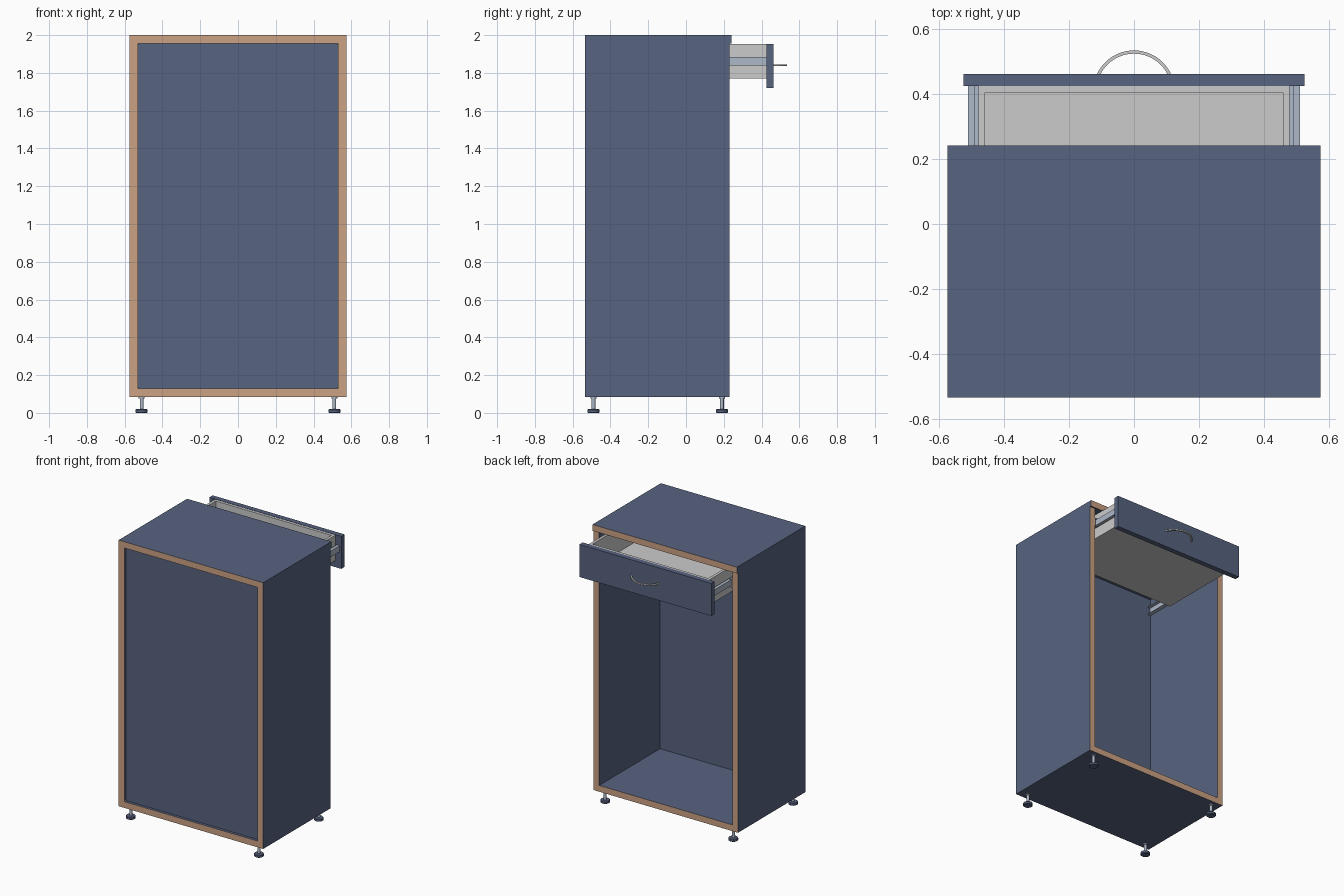
import bpy, bmesh, math
from mathutils import Matrix

if "Cube" in bpy.data.objects:
    bpy.data.objects.remove(bpy.data.objects["Cube"])


def material(name, rgb):
    m = bpy.data.materials.new(name)
    m.diffuse_color = (*rgb, 1)
    m.use_nodes = True
    m.node_tree.nodes["Principled BSDF"].inputs["Base Color"].default_value = m.diffuse_color
    return m


BLUE = material("slate blue", (0.095, 0.125, 0.215))
TAN = material("raw wood edge", (0.60, 0.36, 0.23))
GREY = material("light grey", (0.60, 0.60, 0.60))
STEEL = material("blue steel", (0.42, 0.48, 0.58))


def finish(name, bm, mats):
    bmesh.ops.recalc_face_normals(bm, faces=bm.faces)
    me = bpy.data.meshes.new(name)
    bm.to_mesh(me)
    bm.free()
    for m in mats:
        me.materials.append(m)
    ob = bpy.data.objects.new(name, me)
    bpy.context.collection.objects.link(ob)
    return ob


def box(name, x, y, z, mat, edge=None):
    """Box from ranges; edge = material for faces looking along y."""
    bm = bmesh.new()
    size = [b - a for a, b in (x, y, z)]
    mid = [(a + b) / 2 for a, b in (x, y, z)]
    bmesh.ops.create_cube(bm, size=1, matrix=Matrix.Translation(mid) @ Matrix.Diagonal((*size, 1)))
    ob = finish(name, bm, [mat] + ([edge] if edge else []))
    if edge:
        for p in ob.data.polygons:
            p.material_index = int(abs(p.normal.y) > 0.9)
    return ob


def smooth(ob):
    for o in bpy.context.selected_objects:
        o.select_set(False)
    ob.select_set(True)
    bpy.context.view_layer.objects.active = ob
    bpy.ops.object.shade_smooth_by_angle(angle=math.radians(35))


def lathe(name, profile, at, mat, n=32):
    """Round part about z from (radius, height) points."""
    bm = bmesh.new()
    rings = [[bm.verts.new((at[0] + r * math.cos(2 * math.pi * i / n),
                            at[1] + r * math.sin(2 * math.pi * i / n), z))
              for i in range(n)] for r, z in profile]
    for a, b in zip(rings, rings[1:]):
        for i in range(n):
            bm.faces.new((a[i], a[(i + 1) % n], b[(i + 1) % n], b[i]))
    bm.faces.new(rings[0])
    bm.faces.new(rings[-1])
    smooth(finish(name, bm, [mat]))


def channel(name, s, x0, x1, y, zc, h, mat, t=0.005):
    """C-shaped rail with its web at x0 and flanges reaching x1."""
    d = t if x1 > x0 else -t
    pts = [(x0, -h), (x1, -h), (x1, -h + t), (x0 + d, -h + t),
           (x0 + d, h - t), (x1, h - t), (x1, h), (x0, h)]
    bm = bmesh.new()
    f = bm.faces.new([bm.verts.new((s * px, y[0], zc + pz)) for px, pz in pts])
    ext = bmesh.ops.extrude_face_region(bm, geom=[f])["geom"]
    bmesh.ops.translate(bm, vec=(0, y[1] - y[0], 0),
                        verts=[v for v in ext if isinstance(v, bmesh.types.BMVert)])
    bm.faces.new([v for v in f.verts]) if not f.is_valid else None
    finish(name, bm, [mat])


# Cabinet carcass with raw wood front and back edges
W, T = 0.575, 0.045
box("top_panel", (-W, W), (-0.535, 0.242), (1.955, 2.0), BLUE, TAN)
box("bottom_panel", (-W, W), (-0.535, 0.23), (0.085, 0.13), BLUE, TAN)
for s, side in ((-1, "left"), (1, "right")):
    xs = sorted((s * W, s * (W - T)))
    box(side + "_panel", xs, (-0.535, 0.23), (0.13, 1.955), BLUE, TAN)
box("recessed_panel", (-0.53, 0.53), (-0.515, -0.462), (0.13, 1.955), BLUE)

# Little corner pins on the recessed panel
for sx in (-0.527, 0.527):
    for z in (0.134, 1.951):
        box("corner_pin", (sx - 0.003, sx + 0.003), (-0.525, -0.515), (z - 0.003, z + 0.003), GREY)

# Adjustable feet: round pad, collar and stem
for x in (-0.51, 0.51):
    for y in (-0.49, 0.19):
        lathe("foot_pad", [(0.028, 0), (0.032, 0.003), (0.032, 0.016), (0.029, 0.02), (0.014, 0.021)],
              (x, y), BLUE)
        lathe("foot_stem", [(0.010, 0.02), (0.010, 0.076), (0.016, 0.077), (0.016, 0.086)],
              (x, y), STEEL)

# Drawer, pulled part way out
Y0, Y1, Z0, Z1 = -0.20, 0.425, 1.77, 1.952
box("drawer_front", (-0.525, 0.525), (Y1, 0.462), (1.72, 1.954), BLUE)
box("drawer_base", (-0.46, 0.46), (Y0 + 0.02, Y1 - 0.02), (Z0, Z0 + 0.012), GREY)
for s, side in ((-1, "left"), (1, "right")):
    box("drawer_side_" + side, sorted((s * 0.46, s * 0.48)), (Y0, Y1), (Z0, Z1), GREY)
box("drawer_box_rear", (-0.46, 0.46), (Y0, Y0 + 0.02), (Z0, Z1), GREY)
box("drawer_box_face", (-0.46, 0.46), (Y1 - 0.02, Y1), (Z0, Z1), GREY)

# Telescopic rails on both sides
for s, side in ((-1, "left"), (1, "right")):
    channel("fixed_rail_" + side, s, 0.53, 0.505, (-0.46, 0.225), 1.862, 0.029, STEEL)
    channel("middle_rail_" + side, s, 0.512, 0.490, (-0.22, 0.425), 1.862, 0.022, STEEL)
    channel("drawer_rail_" + side, s, 0.48, 0.500, (Y0, Y1), 1.862, 0.013, STEEL)

# Arched handle: flat curved strip
bm = bmesh.new()
R, N = 0.126, 24
cy = 0.535 - R
a0 = math.asin(0.115 / R)
rows = []
for i in range(N + 1):
    a = -a0 + 2 * a0 * i / N
    rows.append([bm.verts.new((r * math.sin(a), cy + r * math.cos(a), z))
                 for r, z in ((R - 0.01, 1.836), (R, 1.836), (R, 1.845), (R - 0.01, 1.845))])
for p, q in zip(rows, rows[1:]):
    for k in range(4):
        bm.faces.new((p[k], p[(k + 1) % 4], q[(k + 1) % 4], q[k]))
bm.faces.new(rows[0])
bm.faces.new(rows[-1])
smooth(finish("handle", bm, [GREY]))
